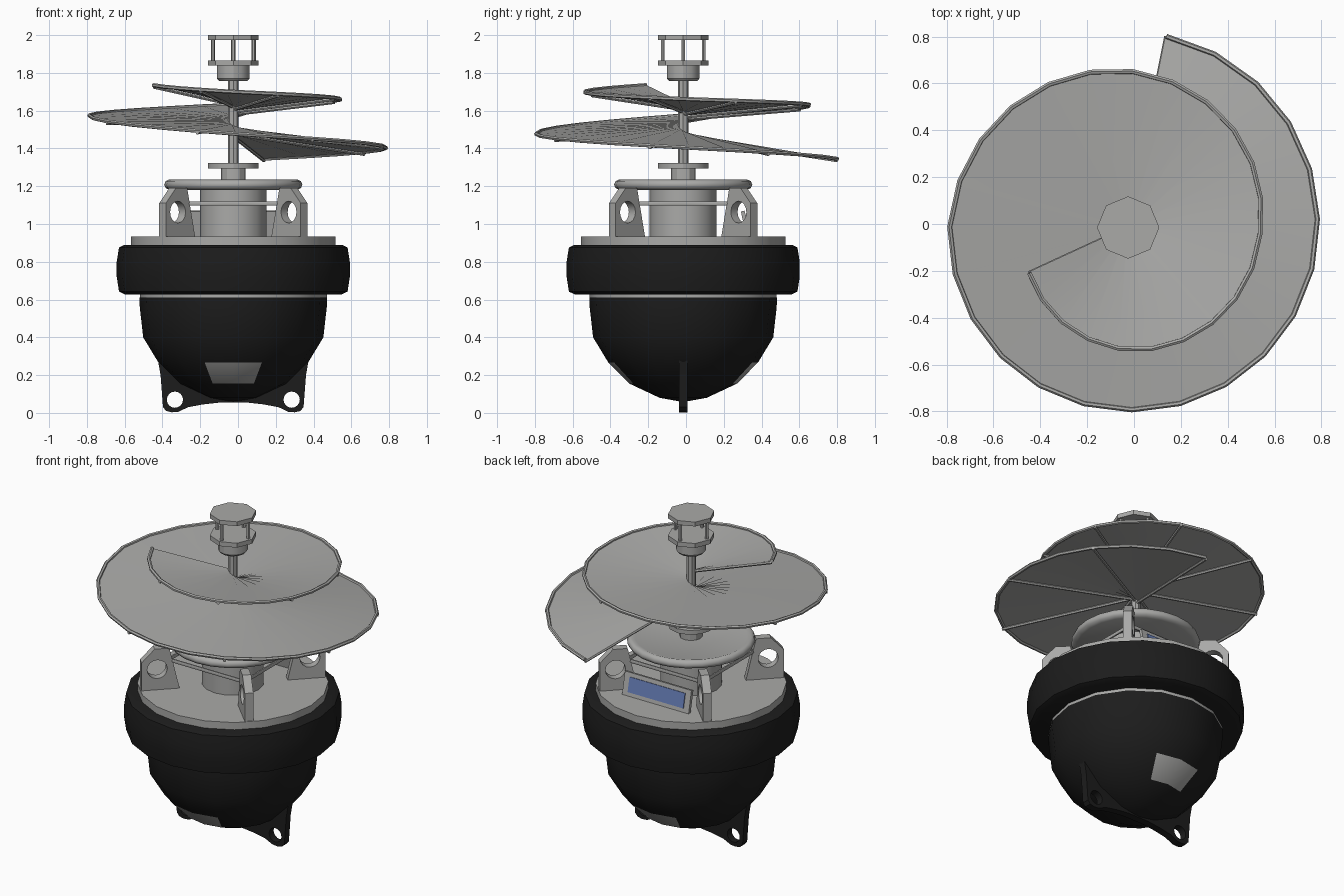
import bpy
from math import sin, cos, pi, radians

if "Cube" in bpy.data.objects:
    bpy.data.objects.remove(bpy.data.objects["Cube"])

CX, CY = -0.025, -0.015   # main vertical axis


def material(name, rgb):
    m = bpy.data.materials.new(name)
    m.diffuse_color = (*rgb, 1)
    m.use_nodes = True
    m.node_tree.nodes["Principled BSDF"].inputs["Base Color"].default_value = m.diffuse_color
    return m


GREY = material("light_grey", (0.40, 0.40, 0.39))
BLACK = material("matt_black", (0.012, 0.012, 0.012))
BLUE = material("panel_blue", (0.13, 0.20, 0.46))


def finish(ob, mat, angle=35):
    ob.data.materials.append(mat)
    bpy.ops.object.select_all(action='DESELECT')
    ob.select_set(True)
    bpy.context.view_layer.objects.active = ob
    if ob.type == 'CURVE':
        bpy.ops.object.convert(target='MESH')
        ob = bpy.context.object
    if angle:
        bpy.ops.object.shade_smooth_by_angle(angle=radians(angle))
    return ob


def add(name, data, loc=(0, 0, 0), rot=(0, 0, 0)):
    ob = bpy.data.objects.new(name, data)
    bpy.context.collection.objects.link(ob)
    ob.location = (CX + loc[0], CY + loc[1], loc[2])
    ob.rotation_euler = rot
    return ob


def mesh_object(name, verts, faces, mat, angle=35, loc=(0, 0, 0), rot=(0, 0, 0)):
    me = bpy.data.meshes.new(name)
    me.from_pydata(verts, [], faces)
    return finish(add(name, me, loc, rot), mat, angle)


def lathe(name, profile, n, mat, angle=35, loc=(0, 0, 0)):
    """Solid of revolution from (radius, z) points listed bottom to top."""
    verts = [(r * cos(2 * pi * j / n), r * sin(2 * pi * j / n), z)
             for r, z in profile for j in range(n)]
    faces = []
    for i in range(len(profile) - 1):
        for j in range(n):
            k = (j + 1) % n
            faces.append((i * n + j, i * n + k, (i + 1) * n + k, (i + 1) * n + j))
    top = (len(profile) - 1) * n
    faces += [tuple(reversed(range(n))), tuple(range(top, top + n))]
    return mesh_object(name, verts, faces, mat, angle, loc)


def disc(name, r, z0, z1, n, mat=GREY, loc=(0, 0, 0)):
    return lathe(name, [(r, z0), (r, z1)], n, mat, 30, loc)


def spline(cu, pts, cyclic):
    s = cu.splines.new('POLY')
    s.points.add(len(pts) - 1)
    for p, co in zip(s.points, pts):
        p.co = (*co, 1) if len(co) == 3 else (*co, 0, 1)
    s.use_cyclic_u = cyclic


def plate(name, outline, holes, thick, mat, turn):
    """Upright plate with round holes; outline is (radial, z)."""
    cu = bpy.data.curves.new(name, 'CURVE')
    cu.dimensions, cu.fill_mode, cu.extrude = '2D', 'BOTH', thick / 2
    spline(cu, outline, True)
    for x, z, r in holes:
        spline(cu, [(x + r * cos(k * pi / 8), z + r * sin(k * pi / 8)) for k in range(16)], True)
    return finish(add(name, cu, rot=(pi / 2, 0, turn)), mat, 30)


def tube(name, pts, r, mat=GREY, cyclic=False):
    cu = bpy.data.curves.new(name, 'CURVE')
    cu.dimensions, cu.bevel_depth, cu.bevel_resolution = '3D', r, 1
    cu.use_fill_caps = True
    spline(cu, pts, cyclic)
    return finish(add(name, cu), mat, 50)


def box(name, sx, sy, sz, loc, rot, mat):
    v = [(x * sx / 2, y * sy / 2, z * sz / 2) for z in (-1, 1) for y in (-1, 1) for x in (-1, 1)]
    f = [(0, 2, 3, 1), (4, 5, 7, 6), (0, 1, 5, 4), (2, 6, 7, 3), (0, 4, 6, 2), (1, 3, 7, 5)]
    return mesh_object(name, v, f, mat, 0, loc, rot)


# Hull bowl with a light window on front and back
bowl = lathe("hull_bowl", [(0.02, 0.061), (0.125, 0.08), (0.285, 0.155), (0.397, 0.268),
                           (0.477, 0.40), (0.495, 0.56), (0.497, 0.61)], 16, BLACK, 42)
bowl.data.materials.append(GREY)
for f in bowl.data.polygons:
    if 0.16 < f.center.z < 0.26 and abs(f.center.x) < 0.1:
        f.material_index = 1

# Seam band, float collar and deck
disc("seam_band", 0.495, 0.605, 0.64, 16)
lathe("float_collar", [(0.575, 0.628), (0.605, 0.642), (0.617, 0.72), (0.617, 0.80),
                       (0.605, 0.876), (0.575, 0.89)], 20, BLACK, 50)
disc("deck", 0.542, 0.88, 0.935, 20)

# Keel fin with two mooring eyes
side = [(0.40, 0.285), (0.385, 0.20), (0.372, 0.03), (0.355, 0.01), (0.325, 0.003),
        (0.29, 0.006), (0.24, 0.03), (0.16, 0.045), (0.07, 0.055)]
plate("keel_fin", side + [(-x, z) for x, z in reversed(side)],
      [(0.309, 0.07, 0.043), (-0.309, 0.07, 0.043)], 0.045, BLACK, 0)

# Core, four lifting brackets and their linking bars
disc("core", 0.177, 0.93, 1.19, 16)
for k in range(4):
    plate("lifting_bracket", [(0.31, 0.93), (0.53, 0.93), (0.53, 1.11), (0.455, 1.19), (0.37, 1.19)],
          [(0.44, 1.063, 0.058)], 0.05, GREY, radians(45 + 90 * k))
tube("linking_bars", [(0.37 * cos(radians(a)), 0.37 * sin(radians(a)), 1.108)
                      for a in (45, 135, 225, 315)], 0.012, GREY, True)

# Top plate with rounded rim
lathe("top_plate", [(0.335, 1.18), (0.358, 1.19), (0.366, 1.208), (0.358, 1.227),
                    (0.34, 1.235), (0.32, 1.228)], 24, GREY, 50)

# Blue panel in a frame on the back
tilt = radians(12)
box("panel_frame", 0.46, 0.02, 0.14, (0, 0.33, 1.0), (tilt, 0, 0), GREY)
box("panel_face", 0.385, 0.006, 0.09,
    (0, 0.33 + 0.012 * cos(tilt), 1.0 + 0.012 * sin(tilt)), (tilt, 0, 0), BLUE)

# Shaft and hubs
disc("lower_hub", 0.065, 1.22, 1.297, 12)
disc("lower_hub_flange", 0.133, 1.295, 1.322, 12)
disc("shaft", 0.027, 1.30, 1.78, 8)

# Lantern head
lathe("lantern_base", [(0.075, 1.757), (0.086, 1.77), (0.086, 1.84)], 12, GREY, 30)
disc("lantern_floor", 0.133, 1.838, 1.866, 8)
disc("lantern_roof", 0.133, 1.973, 2.0, 8)
for k in range(4):
    a = k * pi / 2
    disc("lantern_post", 0.011, 1.86, 1.98, 6, GREY, (0.108 * cos(a), 0.108 * sin(a), 0))

# Spiral sail: (turn in degrees, outer radius, outer height)
KEYS = [(0, 0.832, 1.345), (79, 0.808, 1.405), (169, 0.778, 1.478), (259, 0.762, 1.575),
        (349, 0.668, 1.632), (439, 0.565, 1.662), (529, 0.522, 1.70), (594, 0.465, 1.735)]
TURN, STEPS = 594, 39


def spiral(i):
    """Inner and outer point of the sail at step i."""
    t = TURN * i / STEPS
    for (t0, r0, z0), (t1, r1, z1) in zip(KEYS, KEYS[1:]):
        if t <= t1 + 1e-6:
            break
    f = (t - t0) / (t1 - t0)
    r, z = r0 + (r1 - r0) * f, z0 + (z1 - z0) * f
    a = radians(78.7 - t)
    zi = 1.47 + 0.175 * t / TURN
    return (0.02 * cos(a), 0.02 * sin(a), zi), (r * cos(a), r * sin(a), z)


def lerp(p, q, f, dz=0.0):
    return (p[0] + (q[0] - p[0]) * f, p[1] + (q[1] - p[1]) * f, p[2] + (q[2] - p[2]) * f + dz)


pairs = [spiral(i) for i in range(STEPS + 1)]
verts = [p for pair in pairs for p in pair]
faces = [(2 * i + 2, 2 * i + 3, 2 * i + 1, 2 * i) for i in range(STEPS)]
mesh_object("spiral_sail", verts, faces, GREY, 40)

# Sail rim and the ribs under it
tube("sail_rim", [q for _, q in pairs], 0.011)
for i in range(0, STEPS + 1, 3):
    p, q = pairs[i]
    over = 1.0 if i in (0, STEPS) else 1.012
    tube("sail_rib", [lerp(p, q, 0, -0.01), lerp(p, q, over, -0.01)], 0.009)
